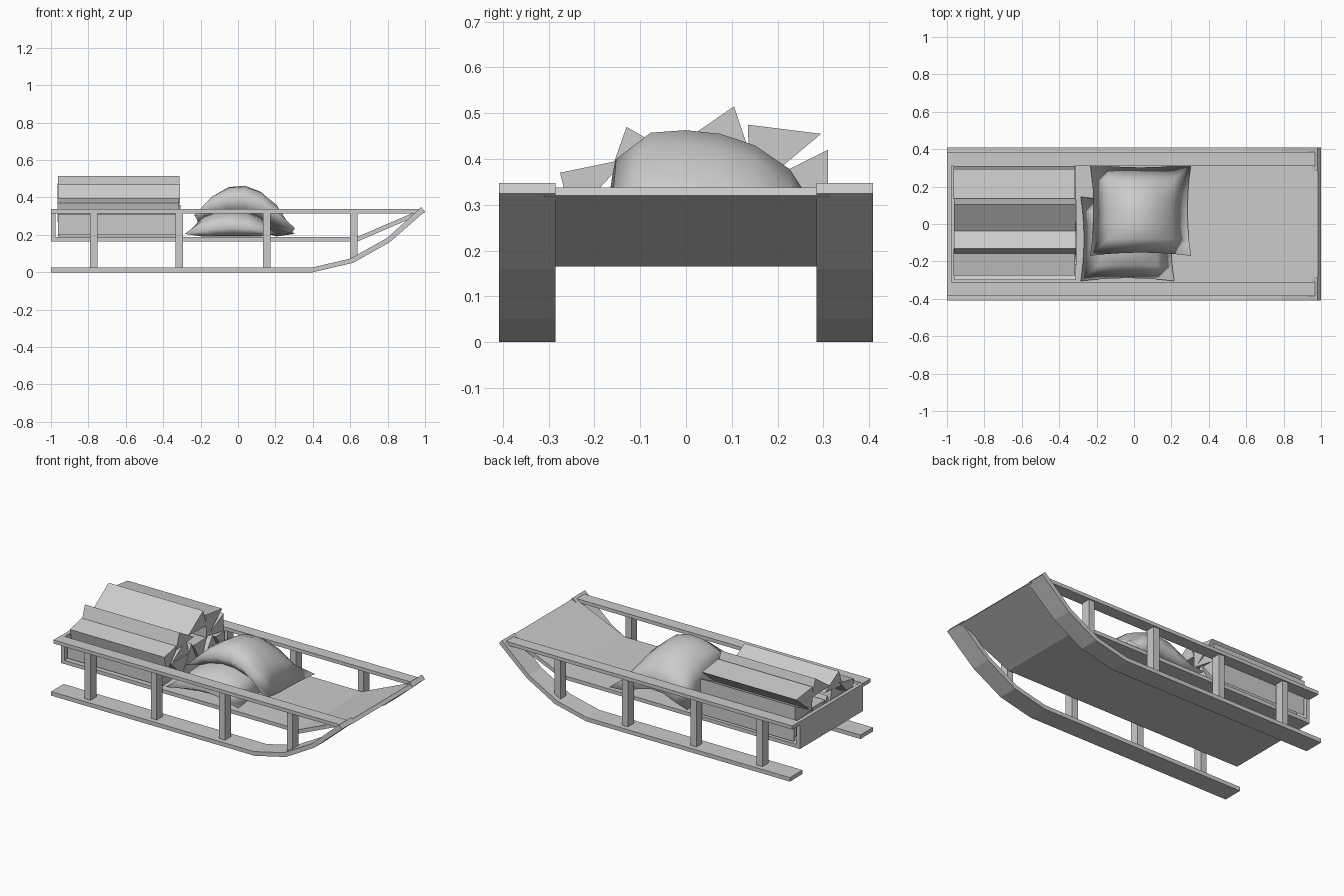
import bpy, bmesh, random

if "Cube" in bpy.data.objects:
    bpy.data.objects.remove(bpy.data.objects["Cube"])
random.seed(4)


def make_object(name, bm):
    bmesh.ops.recalc_face_normals(bm, faces=bm.faces)
    me = bpy.data.meshes.new(name)
    bm.to_mesh(me)
    bm.free()
    ob = bpy.data.objects.new(name, me)
    bpy.context.collection.objects.link(ob)
    return ob


def prism(name, pts, axis, a, b):
    """Extrude a closed profile: (x,z) along y, or (y,z) along x."""
    bm = bmesh.new()
    if axis == 'y':
        vs = [bm.verts.new((p, a, q)) for p, q in pts]
        step = (0, b - a, 0)
    else:
        vs = [bm.verts.new((a, p, q)) for p, q in pts]
        step = (b - a, 0, 0)
    ext = bmesh.ops.extrude_face_region(bm, geom=[bm.faces.new(vs)], use_keep_orig=True)
    moved = [v for v in ext['geom'] if isinstance(v, bmesh.types.BMVert)]
    bmesh.ops.translate(bm, verts=moved, vec=step)
    return make_object(name, bm)


def box(name, x0, x1, y0, y1, z0, z1):
    return prism(name, [(x0, z0), (x1, z0), (x1, z1), (x0, z1)], 'y', y0, y1)


# Runners, rails and posts, one set per side
runner = [(-1, 0), (0.40, 0), (0.615, 0.05), (0.81, 0.16), (1, 0.325),
          (0.98, 0.348), (0.795, 0.182), (0.60, 0.073), (0.395, 0.025), (-1, 0.025)]
for side, s in (("left", 1), ("right", -1)):
    def span(a, b):
        return sorted((a * s, b * s))
    prism(side + "_runner", runner, 'y', *span(0.285, 0.408))
    box(side + "_rail", -1, 0.975, *span(0.31, 0.385), 0.315, 0.337)
    for i, x in enumerate((-0.77, -0.315, 0.155, 0.62)):
        foot = 0.07 if i == 3 else 0.02
        box(f"{side}_post_{i + 1}", x - 0.02, x + 0.02, *span(0.32, 0.377), foot, 0.32)

# Deck with upswept nose, and tail board
prism("deck", [(-1, 0.165), (0.64, 0.165), (1, 0.32), (0.985, 0.338), (0.635, 0.188), (-1, 0.188)],
      'y', -0.31, 0.31)
box("tail_board", -1, -0.977, -0.31, 0.31, 0.188, 0.335)

# Split firewood: triangular wedges in (y, z)
logs = [
    [(0.105, 0.515), (0.14, 0.41), (-0.04, 0.415)],
    [(0.135, 0.475), (0.295, 0.455), (0.14, 0.325)],
    [(-0.13, 0.47), (-0.165, 0.37), (0.01, 0.39)],
    [(-0.275, 0.37), (-0.13, 0.40), (-0.25, 0.27)],
    [(0.31, 0.42), (0.31, 0.31), (0.15, 0.34)],
    [(-0.30, 0.20), (-0.30, 0.31), (-0.13, 0.21)],
    [(-0.22, 0.31), (-0.11, 0.20), (-0.05, 0.31)],
    [(-0.10, 0.19), (0.06, 0.19), (-0.02, 0.36)],
    [(0.00, 0.34), (0.13, 0.34), (0.08, 0.20)],
    [(0.10, 0.19), (0.27, 0.19), (0.20, 0.33)],
    [(0.31, 0.31), (0.31, 0.20), (0.22, 0.31)],
    [(-0.20, 0.31), (-0.06, 0.40), (-0.03, 0.28)],
]
for i, tri in enumerate(logs):
    d = random.uniform(-0.006, 0.006)
    prism(f"firewood_{i + 1}", tri, 'x', -0.96 + d, -0.31 + d)


# Sacks: pillow grids with pinched corners, draped over a mid surface
def sack(name, cx, cy, hx, hy, mid, thick, n=6):
    bm = bmesh.new()
    layers = []
    for sign in (1, -1):
        g = {}
        for i in range(n + 1):
            for j in range(n + 1):
                u, v = 2 * i / n - 1, 2 * j / n - 1
                t = thick * ((1 - u * u) * (1 - v * v)) ** 0.5
                x = cx + hx * u * (1 - 0.07 * (1 - v * v))
                y = cy + hy * v * (1 - 0.07 * (1 - u * u))
                z = max(mid(u, v), 0.205) + sign * t
                g[i, j] = bm.verts.new((x, y, max(z, 0.192)))
        for i in range(n):
            for j in range(n):
                bm.faces.new([g[i, j], g[i + 1, j], g[i + 1, j + 1], g[i, j + 1]])
        layers.append(g)
    rim = [(k, layers[0][k], layers[1][k]) for k in layers[0]
           if k[0] in (0, n) or k[1] in (0, n)]
    bmesh.ops.weld_verts(bm, targetmap={b: a for _, a, b in rim})
    ob = make_object(name, bm)
    for p in ob.data.polygons:
        p.use_smooth = True
    return ob


sack("lower_sack", -0.035, -0.08, 0.25, 0.225,
     lambda u, v: 0.26 - 0.05 * u * u - 0.02 * v * v, 0.075)
sack("upper_sack", 0.035, 0.075, 0.27, 0.245,
     lambda u, v: 0.36 - 0.04 * v - 0.06 * max(v, 0) ** 2 - 0.13 * u * u - 0.035 * u, 0.095)
